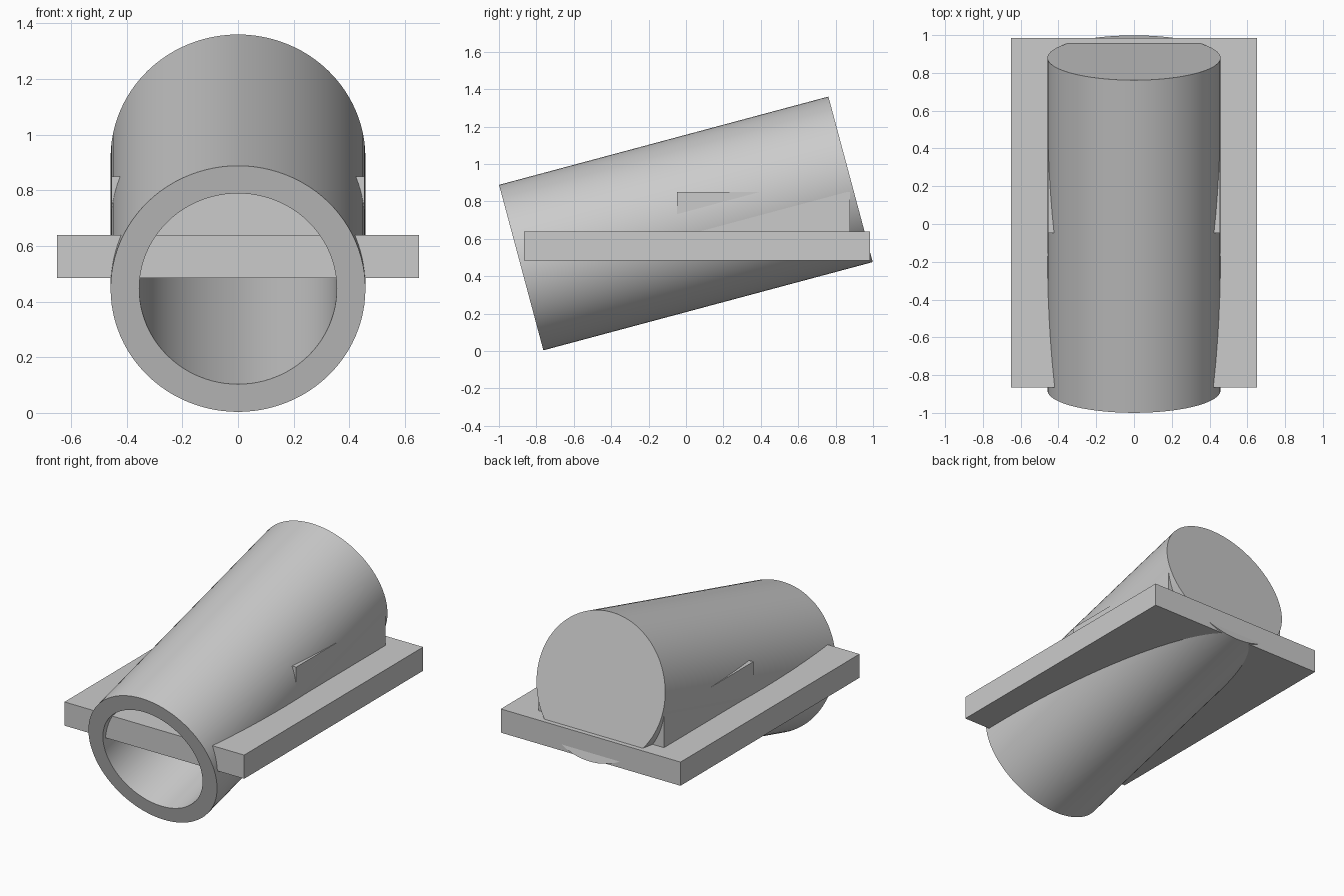
import bpy, bmesh, math
from mathutils import Matrix

if "Cube" in bpy.data.objects:
    bpy.data.objects.remove(bpy.data.objects["Cube"])

SEGMENTS = 96
TILT = math.radians(15)


def box(name, x_half, y0, y1, z0, z1):
    bm = bmesh.new()
    size = Matrix.Diagonal((2 * x_half, y1 - y0, z1 - z0, 1))
    place = Matrix.Translation((0, (y0 + y1) / 2, (z0 + z1) / 2))
    bmesh.ops.create_cube(bm, size=1, matrix=place @ size)
    return finish(name, bm)


def finish(name, bm):
    bmesh.ops.recalc_face_normals(bm, faces=bm.faces)
    mesh = bpy.data.meshes.new(name)
    bm.to_mesh(mesh)
    bm.free()
    obj = bpy.data.objects.new(name, mesh)
    bpy.context.collection.objects.link(obj)
    return obj


def cup(name, outer, inner, length, depth):
    """Hollow cylinder along +y, open at the front and closed at the back."""
    bm = bmesh.new()
    rings = []
    for r, y in ((outer, length), (outer, 0), (inner, 0), (inner, depth)):
        rings.append([bm.verts.new((r * math.cos(a), y, r * math.sin(a)))
                      for a in (2 * math.pi * i / SEGMENTS for i in range(SEGMENTS))])
    for a, b in zip(rings, rings[1:]):
        for i in range(SEGMENTS):
            j = (i + 1) % SEGMENTS
            bm.faces.new((a[i], a[j], b[j], b[i]))
    bm.faces.new(rings[0])
    bm.faces.new(rings[-1])
    return finish(name, bm)


# Tilted barrel with a blind bore
barrel = cup("barrel", 0.458, 0.355, 1.823, 1.72)
barrel.matrix_world = Matrix.Translation((0, -0.881, 0.446)) @ Matrix.Rotation(TILT, 4, 'X')
bpy.context.view_layer.objects.active = barrel
barrel.select_set(True)
bpy.ops.object.shade_smooth_by_angle(angle=math.radians(30))

# Flat plate running through the barrel
box("base_plate", 0.65, -0.865, 0.985, 0.485, 0.64)

# Support block resting on the plate
box("support_block", 0.454, -0.047, 0.876, 0.60, 0.85)
